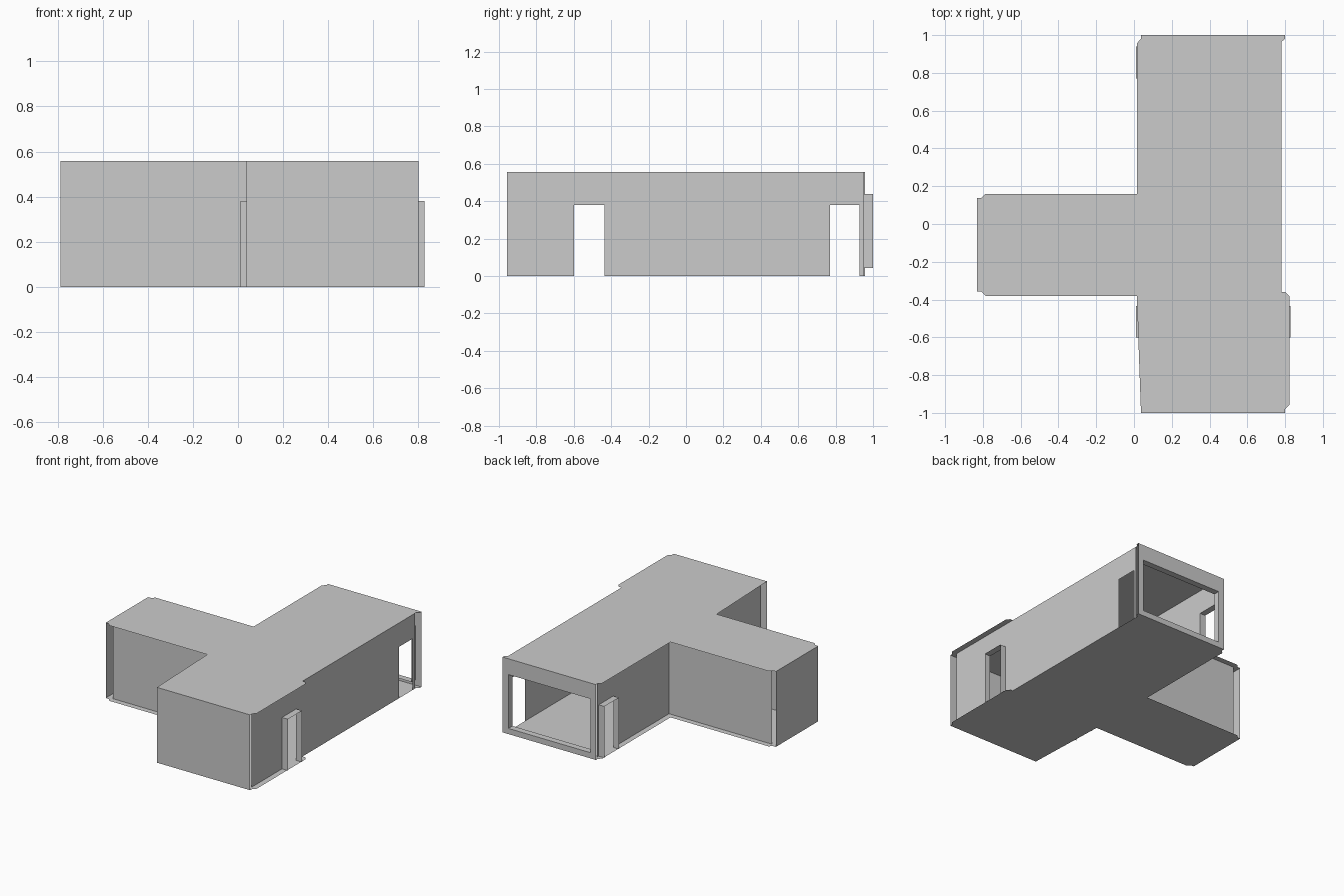
import bpy

if "Cube" in bpy.data.objects:
    bpy.data.objects.remove(bpy.data.objects["Cube"])

H = 0.557      # ceiling height
DOOR = 0.38    # door height


def mesh(name, verts, faces):
    me = bpy.data.meshes.new(name)
    me.from_pydata(verts, [], faces)
    me.update()
    ob = bpy.data.objects.new(name, me)
    bpy.context.collection.objects.link(ob)
    return ob


def wall(name, fixed, axis, a, b, doors=()):
    """Upright sheet from a to b, with notches for doors standing on the floor."""
    prof = [(a, 0)]
    for d0, d1 in doors:
        prof += [(d0, 0), (d0, DOOR), (d1, DOOR), (d1, 0)]
    prof += [(b, 0), (b, H), (a, H)]
    pts = [(fixed, u, z) if axis == 'y' else (u, fixed, z) for u, z in prof]
    return mesh(name, pts, [range(len(pts))])


def door_lining(name, x0, x1, y0, y1):
    """Jambs and head running outwards from the wall sheet."""
    prof = [(y0, 0), (y0, DOOR), (y1, DOOR), (y1, 0)]
    v = [(x, y, z) for x in (x0, x1) for y, z in prof]
    mesh(name, v, [(i, i + 1, i + 5, i + 4) for i in range(3)])


# floor and ceiling share one T-shaped outline with notched corners
plan = [(0.037, -1), (0.80, -1), (0.80, -0.98), (0.822, -0.957),
        (0.822, -0.382), (0.802, -0.36), (0.78, -0.36),
        (0.78, 0.965), (0.80, 0.98), (0.80, 1), (0.037, 1),
        (0.037, 0.98), (0.015, 0.957), (0.015, 0.16),
        (-0.787, 0.16), (-0.808, 0.138), (-0.832, 0.138),
        (-0.832, -0.357), (-0.808, -0.357), (-0.787, -0.38), (0.015, -0.38)]
for name, z in (("floor", 0), ("ceiling", H)):
    order = range(len(plan)) if z else reversed(range(len(plan)))
    mesh(name, [(x, y, z) for x, y in plan], [list(order)])

# long side walls, set in from the floor edge
L, R, E = 0.056, 0.78, 0.957
front_door, left_back, right_back = (-0.6, -0.435), (0.77, 0.94), (0.77, 0.927)
wall("right_wall", R, 'y', -E, 0.953, [front_door, right_back])
wall("left_wall_front", L, 'y', -E, -0.338, [front_door])
wall("left_wall_back", L, 'y', 0.118, E, [left_back])

# side wing walls and end walls
wall("wing_wall_front", -0.338, 'x', -0.787, L)
wall("wing_wall_back", 0.118, 'x', -0.787, L)
wall("wing_end_wall", -0.832, 'y', -0.357, 0.138)
wall("front_wall", -1, 'x', 0.037, 0.80)

# door linings
door_lining("right_door_lining", R, 0.828, *front_door)
door_lining("left_front_door_lining", L, 0.01, *front_door)
door_lining("left_back_door_lining", L, 0.01, *left_back)


# back wall with window opening and deep reveal
def rect(x0, x1, z0, z1, y):
    return [(x0, y, z0), (x1, y, z0), (x1, y, z1), (x0, y, z1)]


rings = (rect(0.037, 0.80, 0, H, 1) + rect(0.083, 0.753, 0.042, 0.44, 1)
         + rect(0.083, 0.753, 0.042, 0.44, 0.953))
mesh("back_window_wall", rings,
     [(r + i, r + (i + 1) % 4, r + 4 + (i + 1) % 4, r + 4 + i)
      for r in (0, 4) for i in range(4)])
